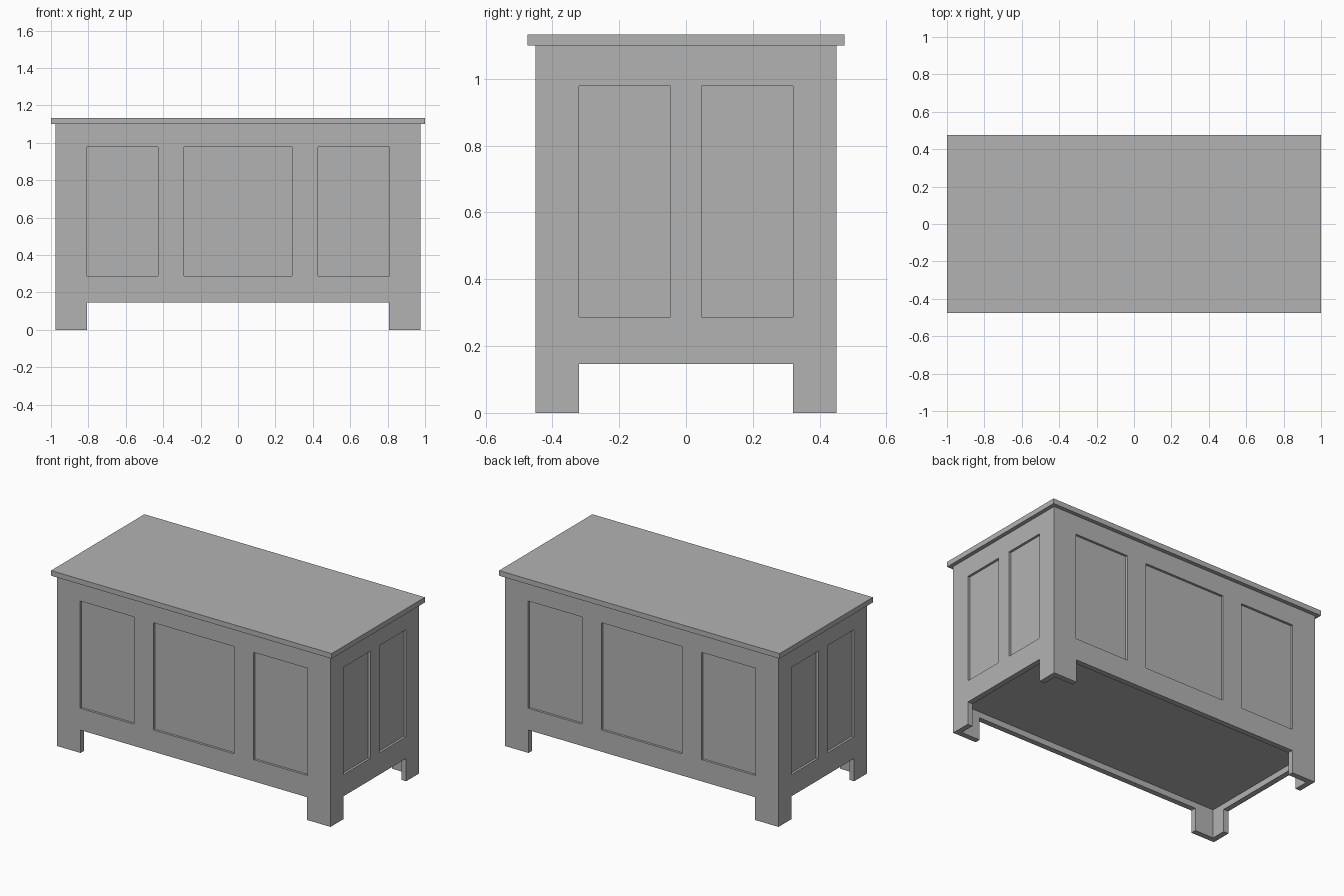
import bpy
import bmesh
from mathutils import Vector

default_cube = bpy.data.objects.get("Cube")
if default_cube:
    bpy.data.objects.remove(default_cube, do_unlink=True)

# Overall sizes
HALF_X, HALF_Y = 0.975, 0.45        # outer faces of the walls
WALL = 0.035                        # board thickness
BODY_TOP, LID_TOP = 1.10, 1.133
APRON = 0.147                       # lower edge between the feet
FOOT_X, FOOT_Y = 0.807, 0.32        # inner edges of the feet
PANEL_LOW, PANEL_HIGH, PANEL_DEPTH = 0.287, 0.978, 0.015

grey = bpy.data.materials.new("plain_grey")
grey.use_nodes = True
colour = (0.45, 0.45, 0.45, 1)
grey.diffuse_color = colour
grey.node_tree.nodes["Principled BSDF"].inputs["Base Color"].default_value = colour


def box(name, low, high):
    """Box spanning two opposite corners."""
    low, high = Vector(low), Vector(high)
    bm = bmesh.new()
    bmesh.ops.create_cube(bm, size=1)
    bmesh.ops.scale(bm, vec=high - low, verts=bm.verts)
    bmesh.ops.translate(bm, vec=(low + high) / 2, verts=bm.verts)
    mesh = bpy.data.meshes.new(name)
    bm.to_mesh(mesh)
    bm.free()
    mesh.materials.append(grey)
    obj = bpy.data.objects.new(name, mesh)
    bpy.context.collection.objects.link(obj)
    return obj


def cut(target, low, high):
    """Carve a box-shaped space out of the target."""
    cutter = box("cutter", low, high)
    cutter.hide_render = True
    mod = target.modifiers.new("cut", "BOOLEAN")
    mod.operation, mod.solver, mod.object = "DIFFERENCE", "EXACT", cutter
    bpy.context.view_layer.objects.active = target
    bpy.ops.object.modifier_apply(modifier=mod.name)
    bpy.data.objects.remove(cutter, do_unlink=True)


# Chest walls, hollow inside and open below between the feet
body = box("chest_body", (-HALF_X, -HALF_Y, 0), (HALF_X, HALF_Y, BODY_TOP))
cut(body, (-HALF_X + WALL, -HALF_Y + WALL, -1), (HALF_X - WALL, HALF_Y - WALL, 2))
cut(body, (-FOOT_X, -1, -1), (FOOT_X, 1, APRON))
cut(body, (-2, -FOOT_Y, -1), (2, FOOT_Y, APRON))

# Recessed panels: three on front and back, two on each end
for side in (-1, 1):
    inner, outer = sorted((side * (HALF_Y - PANEL_DEPTH), side * (HALF_Y + 0.1)))
    for left, right in ((-0.81, -0.427), (-0.288, 0.288), (0.427, 0.81)):
        cut(body, (left, inner, PANEL_LOW), (right, outer, PANEL_HIGH))
    inner, outer = sorted((side * (HALF_X - PANEL_DEPTH), side * (HALF_X + 0.1)))
    for near, far in ((-FOOT_Y, -0.046), (0.046, FOOT_Y)):
        cut(body, (inner, near, PANEL_LOW), (outer, far, PANEL_HIGH))

# Floor board set a little above the lower edge
box("floor_board", (-HALF_X + 0.03, -HALF_Y + 0.03, 0.185),
    (HALF_X - 0.03, HALF_Y - 0.03, 0.22))

# Flat overhanging lid
box("lid", (-1, -0.475, BODY_TOP), (1, 0.475, LID_TOP))
